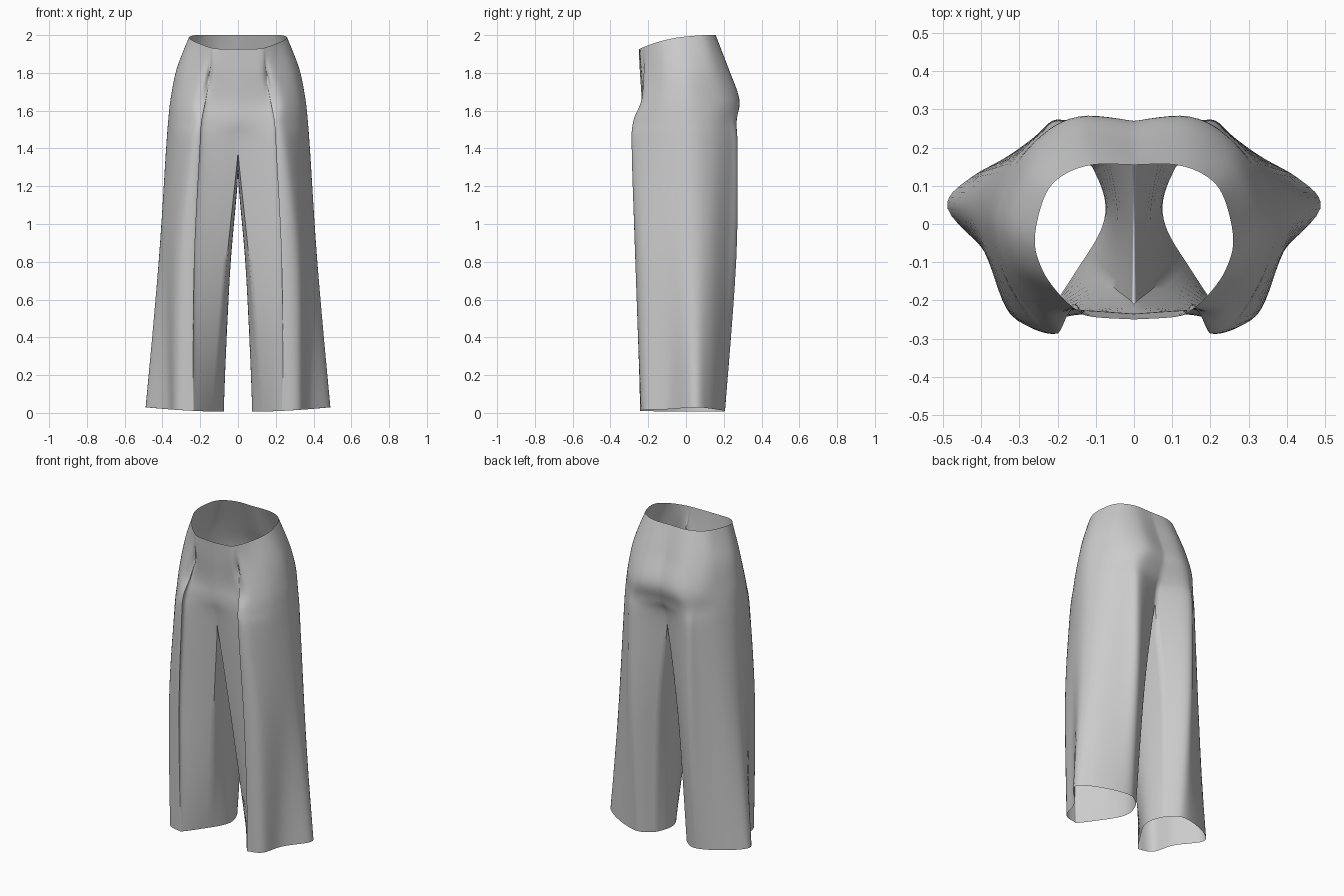
import bpy, bmesh, math
from mathutils import Vector

cube = bpy.data.objects.get("Cube")
if cube:
    bpy.data.objects.remove(cube, do_unlink=True)

STEPS = 6          # spline subdivisions between neighbouring control points
CROTCH_LEVEL = 4   # index of the section where the legs separate
PANEL_STEPS = 14   # columns across the inner leg panel
sections = []


def section(z, front, back):
    """Half outline at one height: centre front, pleat, side, seat, centre back."""
    sections.append([Vector((x, y, z)) for x, y in front + back])


def spline(points, steps):
    """Catmull-Rom curve through all the points."""
    padded = [points[0]] + list(points) + [points[-1]]
    curve = []
    for a, b, c, d in zip(padded, padded[1:], padded[2:], padded[3:]):
        for i in range(steps):
            t = i / steps
            curve.append(b + (c - a) * (t / 2)
                         + (2 * a - 5 * b + 4 * c - d) * (t * t / 2)
                         + (3 * b - a - 3 * c + d) * (t ** 3 / 2))
    curve.append(points[-1].copy())
    return curve


# Waist, hip, seat, upper pleat, crotch, knee and hem outlines
section(2, [(0, -.25), (.11, -.243), (.15, -.225), (.195, -.185), (.24, -.12)],
        [(.26, -.04), (.235, .07), (.19, .125), (.11, .155), (0, .155)])
section(1.82, [(0, -.245), (.13, -.238), (.15, -.23), (.2, -.205), (.29, -.12)],
        [(.325, -.01), (.29, .11), (.23, .18), (.13, .225), (0, .215)])
section(1.66, [(0, -.235), (.155, -.225), (.175, -.235), (.24, -.22), (.325, -.12)],
        [(.357, 0), (.32, .12), (.25, .22), (.14, .28), (0, .27)])
section(1.54, [(0, -.235), (.18, -.24), (.195, -.28), (.25, -.25), (.335, -.13)],
        [(.37, .01), (.33, .135), (.25, .225), (.17, .268), (0, .24)])
section(1.38, [(0, -.21), (.19, -.245), (.205, -.285), (.265, -.265), (.345, -.13)],
        [(.382, .02), (.34, .14), (.25, .235), (.18, .272), (0, .19)])
section(.8, [(.06, -.16), (.225, -.235), (.235, -.268), (.32, -.24), (.38, -.1)],
        [(.42, .03), (.38, .13), (.27, .22), (.19, .265), (.07, .18)])
section(.02, [(.13, -.09), (.22, -.225), (.25, -.24), (.33, -.215), (.375, -.09)],
        [(.488, .04), (.43, .12), (.3, .185), (.19, .205), (.11, .15)])

# Slope the waist down at the front and lift the hem at the sides
for p in sections[0]:
    p.z = 2 - .075 * max((.155 - p.y) / .405, 0) ** 2.5
for p in sections[-1]:
    p.z = .005 + .025 * (p.x / .49) ** 2

# Smooth surface grid: along the height first, then around the body
columns = [spline(column, STEPS) for column in zip(*sections)]
rows = [spline(row, STEPS) for row in zip(*columns)]
for row in rows:
    for p in row:
        p.x = max(p.x, 0)
        # Stitched dart above each pleat
        if p.y < -.15:
            seam = .15 + .12 * (1.8 - p.z)
            p.y += .022 * math.exp(-((p.x - seam) / .012) ** 2 - ((p.z - 1.77) / .07) ** 2)

bm = bmesh.new()
grid = [[bm.verts.new(p) for p in row] for row in rows]


def skin(mesh_grid):
    for upper, lower in zip(mesh_grid, mesh_grid[1:]):
        for a, b, c, d in zip(upper, upper[1:], lower[1:], lower):
            bm.faces.new((a, d, c, b))


skin(grid)

# Inner leg panel, sagging under the crotch and bowed inward lower down
panel = []
leg_rows = grid[CROTCH_LEVEL * STEPS:]
for i, row in enumerate(leg_rows):
    weight = 1 - i / (len(leg_rows) - 1)
    back, front = row[-1], row[0]
    line = [back]
    for j in range(1, PANEL_STEPS):
        u = j / PANEL_STEPS
        bow = math.sin(math.pi * u)
        p = back.co.lerp(front.co, u)
        p.x = max(p.x - .045 * bow * (1 - weight), 0 if i == 0 else .002)
        p.z -= .12 * bow * weight
        line.append(bm.verts.new(p))
    panel.append(line + [front])
skin(panel)
bmesh.ops.recalc_face_normals(bm, faces=bm.faces)

mesh = bpy.data.meshes.new("trousers")
bm.to_mesh(mesh)
bm.free()
trousers = bpy.data.objects.new("trousers", mesh)
bpy.context.collection.objects.link(trousers)

# Plain grey cloth
cloth = bpy.data.materials.new("grey_cloth")
cloth.use_nodes = True
grey = (.6, .6, .6, 1)
cloth.diffuse_color = grey
cloth.node_tree.nodes["Principled BSDF"].inputs["Base Color"].default_value = grey
mesh.materials.append(cloth)

# Mirror the other half and shade
mirror = trousers.modifiers.new("other_half", "MIRROR")
mirror.use_clip = True
mirror.merge_threshold = .0005
bpy.context.view_layer.objects.active = trousers
trousers.select_set(True)
bpy.ops.object.shade_smooth_by_angle(angle=math.radians(50))
